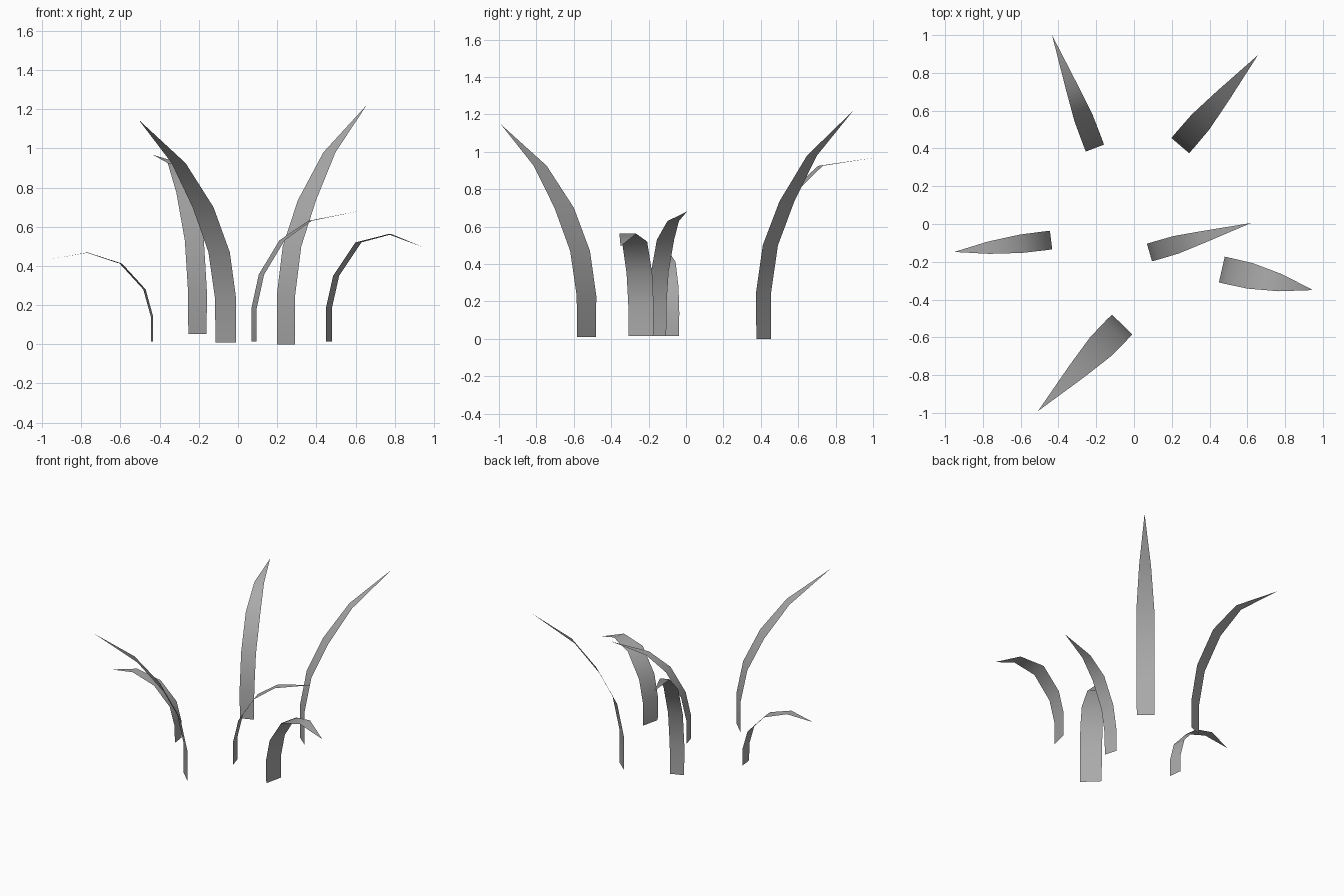
import bpy
import bmesh
from mathutils import Vector

cube = bpy.data.objects.get("Cube")
if cube:
    bpy.data.objects.remove(cube, do_unlink=True)

# One flat grey for every blade
grey = bpy.data.materials.new("blade_grey")
grey.use_nodes = True
colour = (0.4, 0.4, 0.4, 1.0)
grey.diffuse_color = colour
grey.node_tree.nodes["Principled BSDF"].inputs["Base Color"].default_value = colour

# Shared taper from root to the section below the pointed tip
TAPER = (1.0, 1.03, 1.04, 1.02, 0.68)


def blade(name, root, tip, width, reach, heights):
    """Flat ribbon that bends from root towards tip.
    reach: fraction of the way to the tip at each section."""
    root, tip = Vector(root), Vector(tip)
    heading = (tip - root).normalized()
    side = Vector((-heading.y, heading.x)) * width / 2
    bm = bmesh.new()
    rows = []
    for taper, part, z in zip(TAPER, reach, heights):
        centre = root.lerp(tip, part)
        rows.append([bm.verts.new((*(centre + side * taper * s), z)) for s in (1, -1)])
    for (a, b), (c, d) in zip(rows, rows[1:]):
        bm.faces.new((a, b, d, c))
    bm.faces.new((*rows[-1], bm.verts.new((*tip, heights[-1]))))
    for face in bm.faces:
        face.smooth = True
    mesh = bpy.data.meshes.new(name)
    bm.to_mesh(mesh)
    bm.free()
    mesh.materials.append(grey)
    obj = bpy.data.objects.new(name, mesh)
    bpy.context.collection.objects.link(obj)
    return obj


# Three ways of bending: upright, arched over, drooping
UPRIGHT = (0, 0, 0.075, 0.26, 0.54)
ARCHED = (0, 0, 0.07, 0.265, 0.53)
DROOPING = (0, 0, 0.075, 0.31, 0.645)

# Tall upright blades
blade("front_tall_blade", (-0.063, -0.532), (-0.508, -0.99), 0.146, UPRIGHT,
      (0.01, 0.23, 0.47, 0.70, 0.925, 1.147))
blade("back_left_tall_blade", (0.245, 0.415), (0.656, 0.894), 0.12, UPRIGHT,
      (0, 0.25, 0.5, 0.735, 0.98, 1.22))

# Arched blades
blade("back_right_arched_blade", (-0.207, 0.402), (-0.434, 1.0), 0.1, ARCHED,
      (0.052, 0.27, 0.53, 0.775, 0.925, 0.967))
blade("middle_arched_blade", (0.082, -0.151), (0.619, 0.005), 0.094, ARCHED,
      (0.015, 0.183, 0.356, 0.53, 0.63, 0.68))

# Short drooping blades
blade("left_drooping_blade", (0.465, -0.241), (0.947, -0.35), 0.135, DROOPING,
      (0.015, 0.188, 0.35, 0.52, 0.562, 0.495))
blade("right_drooping_blade", (-0.439, -0.085), (-0.952, -0.148), 0.096, DROOPING,
      (0.015, 0.14, 0.28, 0.412, 0.468, 0.435))
